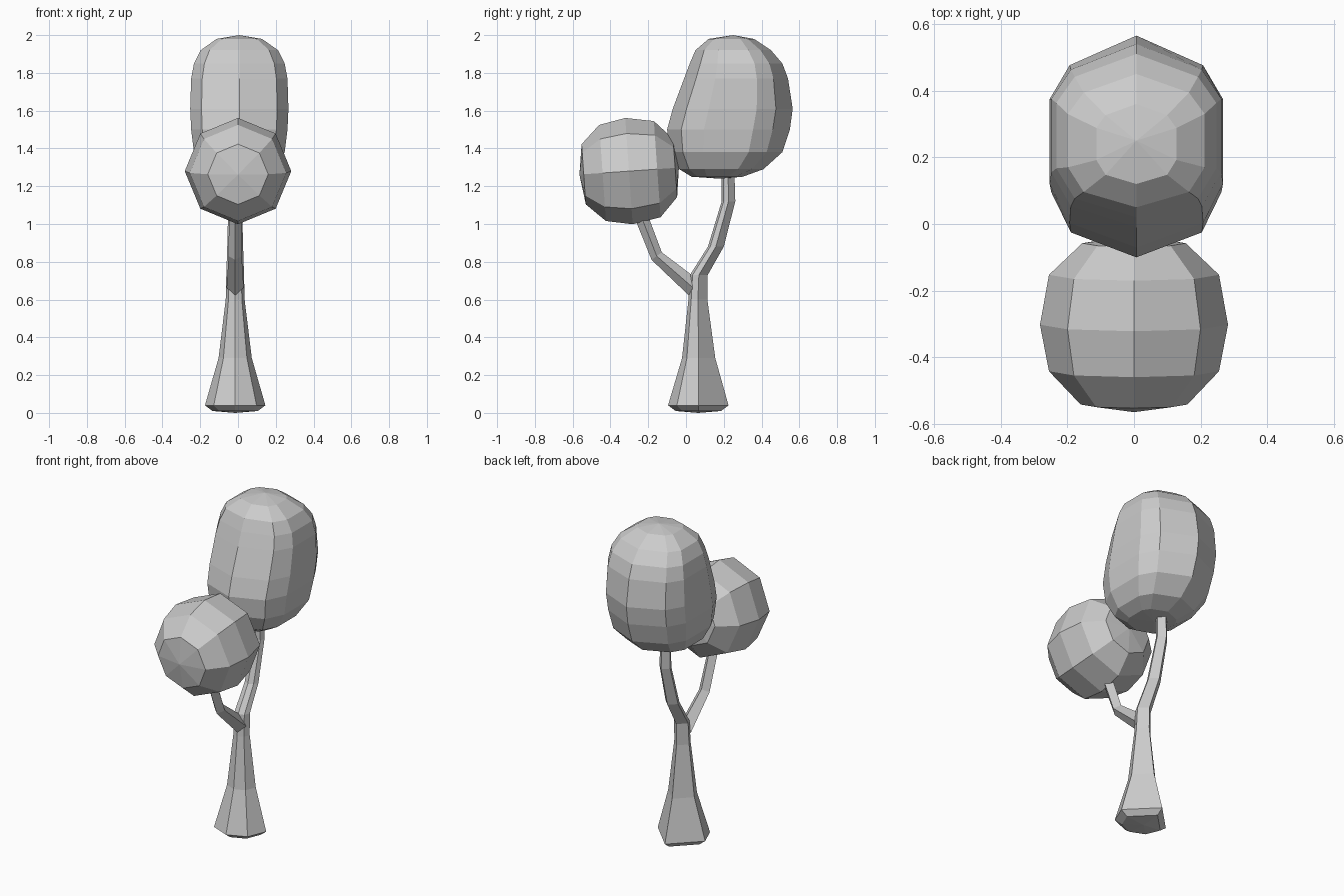
import bpy, bmesh
from math import sin, cos, radians, pi
from mathutils import Vector

if "Cube" in bpy.data.objects:
    bpy.data.objects.remove(bpy.data.objects["Cube"])


def loft(name, rings, start_pole=None, end_pole=None):
    """Skin a list of rings; close each end with a pole fan or a flat cap."""
    bm = bmesh.new()
    rows = [[bm.verts.new(p) for p in ring] for ring in rings]
    n = len(rows[0])
    for a, b in zip(rows, rows[1:]):
        for i in range(n):
            j = (i + 1) % n
            bm.faces.new((a[i], a[j], b[j], b[i]))
    for row, pole in ((rows[0], start_pole), (rows[-1], end_pole)):
        if pole is None:
            bm.faces.new(row)
        else:
            tip = bm.verts.new(pole)
            for i in range(n):
                bm.faces.new((row[i], row[(i + 1) % n], tip))
    bmesh.ops.recalc_face_normals(bm, faces=bm.faces)
    mesh = bpy.data.meshes.new(name)
    bm.to_mesh(mesh)
    bm.free()
    obj = bpy.data.objects.new(name, mesh)
    bpy.context.collection.objects.link(obj)
    return obj


# Trunk flowing into the rear branch: (z, centre y, radius)
TX = -0.015
angles = [radians(a) for a in (0, 90, 180, 225, 270, 315)]
trunk = [(0.01, 0.065, 0.12), (0.04, 0.065, 0.16), (0.29, 0.067, 0.088),
         (0.60, 0.063, 0.05), (0.73, 0.068, 0.047), (0.88, 0.158, 0.042),
         (1.12, 0.225, 0.036), (1.32, 0.222, 0.033)]
loft("trunk", [[Vector((TX + r * cos(a), y + r * sin(a), z)) for a in angles]
               for z, y, r in trunk], start_pole=(TX, 0.065, 0.0))

# Front branch: (centre y, centre z, half width x, half thickness y, half thickness z)
branch = [(0.035, 0.665, 0.045, 0.0, 0.062), (-0.155, 0.83, 0.035, 0.027, 0.02),
          (-0.235, 1.035, 0.033, 0.034, 0.01), (-0.262, 1.12, 0.03, 0.03, 0.01)]
loft("front_branch", [[Vector((TX + w * cos(a), y + ty * sin(a), z + tz * sin(a)))
                       for a in [k * pi / 2 for k in range(4)]]
                      for y, z, w, ty, tz in branch])

# Front foliage: eight-sided ball lying along y, slightly tilted
tilt = radians(4)
centre = Vector((0, -0.302, 1.28))
axis = Vector((0, cos(tilt), sin(tilt)))
up = Vector((0, -sin(tilt), cos(tilt)))
ball = [(-0.24, 0.16), (-0.14, 0.255), (0.0, 0.282), (0.15, 0.255), (0.245, 0.155)]
loft("front_foliage", [[centre + axis * t + up * r * cos(k * pi / 4)
                        + Vector((r * sin(k * pi / 4), 0, 0)) for k in range(8)]
                       for t, r in ball],
     start_pole=centre - axis * 0.263, end_pole=centre + axis * 0.265)

# Rear foliage: horizontal rings (z, front y, back y, half width)
half = [(1, 0), (0.72, 0.77), (0.4, 1), (-0.4, 1), (-0.77, 0.77), (-1, 0)]
plan = half + [(u, -v) for u, v in half[-2:0:-1]]
crown = [(1.25, 0.03, 0.30, 0.12), (1.29, -0.035, 0.41, 0.19), (1.38, -0.085, 0.51, 0.24),
         (1.50, -0.10, 0.55, 0.255), (1.61, -0.07, 0.565, 0.26), (1.77, -0.01, 0.54, 0.255),
         (1.85, 0.02, 0.51, 0.24), (1.92, 0.05, 0.45, 0.205), (1.98, 0.12, 0.36, 0.12)]
loft("rear_foliage", [[Vector((0.007 + w * v, (f + b) / 2 + (b - f) / 2 * u, z))
                       for u, v in plan] for z, f, b, w in crown],
     start_pole=(0.007, 0.18, 1.24), end_pole=(0.007, 0.25, 2.0))
